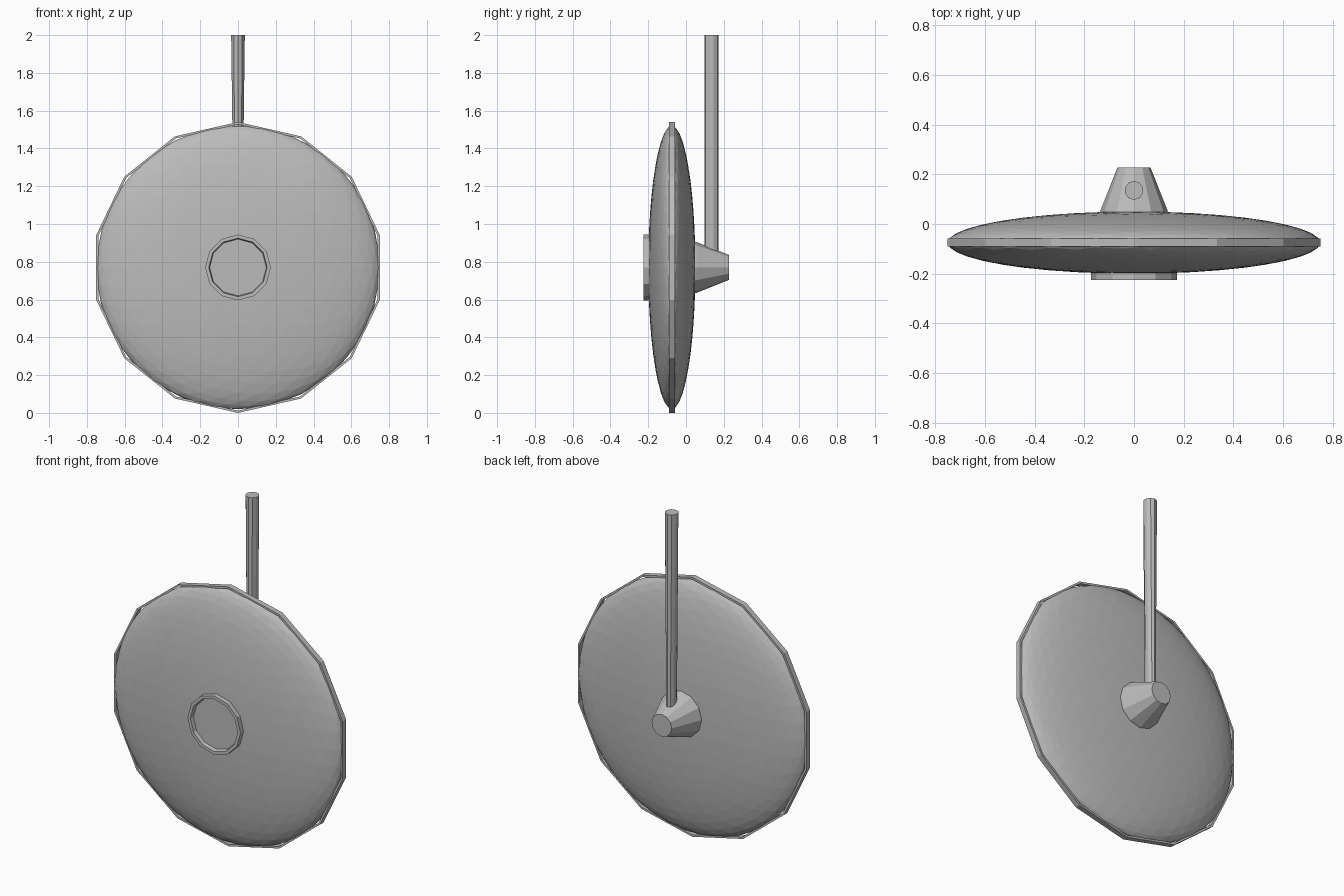
import bpy, bmesh
from math import sin, cos, pi
from mathutils import Matrix

if "Cube" in bpy.data.objects:
    bpy.data.objects.remove(bpy.data.objects["Cube"])

grey = bpy.data.materials.new("plain_grey")
grey.diffuse_color = (0.5, 0.5, 0.5, 1)
grey.use_nodes = True
grey.node_tree.nodes["Principled BSDF"].inputs["Base Color"].default_value = grey.diffuse_color
ZC, YC = 0.77, -0.075        # disc centre


def finish(name, bm):
    bmesh.ops.recalc_face_normals(bm, faces=bm.faces)
    me = bpy.data.meshes.new(name)
    bm.to_mesh(me)
    bm.free()
    me.materials.append(grey)
    ob = bpy.data.objects.new(name, me)
    bpy.context.collection.objects.link(ob)
    return ob


def lathe_y(name, profile, sides, closed):
    """Turn (radius, y) points around the disc axis; cap the ends if not closed."""
    bm = bmesh.new()
    rings = [[bm.verts.new((r * sin(2 * pi * i / sides), y, ZC + r * cos(2 * pi * i / sides)))
              for i in range(sides)] for r, y in profile]
    pairs = list(zip(rings, rings[1:]))
    if closed:
        pairs.append((rings[-1], rings[0]))
    else:
        bm.faces.new(rings[0])
        bm.faces.new(rings[-1])
    for a, b in pairs:
        for i in range(sides):
            j = (i + 1) % sides
            bm.faces.new((a[i], a[j], b[j], b[i]))
    return finish(name, bm)


# Lens-shaped disc body
bm = bmesh.new()
bmesh.ops.create_icosphere(bm, subdivisions=4, radius=1.0,
                           matrix=Matrix.Translation((0, YC, ZC)) @ Matrix.Diagonal((0.75, 0.125, 0.75, 1)))
finish("disc_body", bm)

# Thin band around the edge
lathe_y("edge_band", [(0.77, -0.09), (0.77, -0.058), (0.758, -0.058), (0.758, -0.09)], 14, True)

# Raised ring and flat plate on the front
lathe_y("front_ring", [(0.174, -0.19), (0.174, -0.225), (0.155, -0.225), (0.147, -0.19)], 12, True)
lathe_y("front_plate", [(0.15, -0.19), (0.15, -0.203)], 12, False)

# Tapered hub on the back
lathe_y("back_hub", [(0.138, 0.04), (0.135, 0.055), (0.066, 0.228)], 12, False)

# Hanging rod, narrower across x toward the hub
bm = bmesh.new()
bmesh.ops.create_cone(bm, cap_ends=True, segments=10, radius1=0.038, radius2=0.038, depth=1.2,
                      matrix=Matrix.Translation((0, 0.135, 1.4)))
for v in bm.verts:
    if v.co.z < 1.4:
        v.co.x *= 0.58
finish("hanging_rod", bm)
